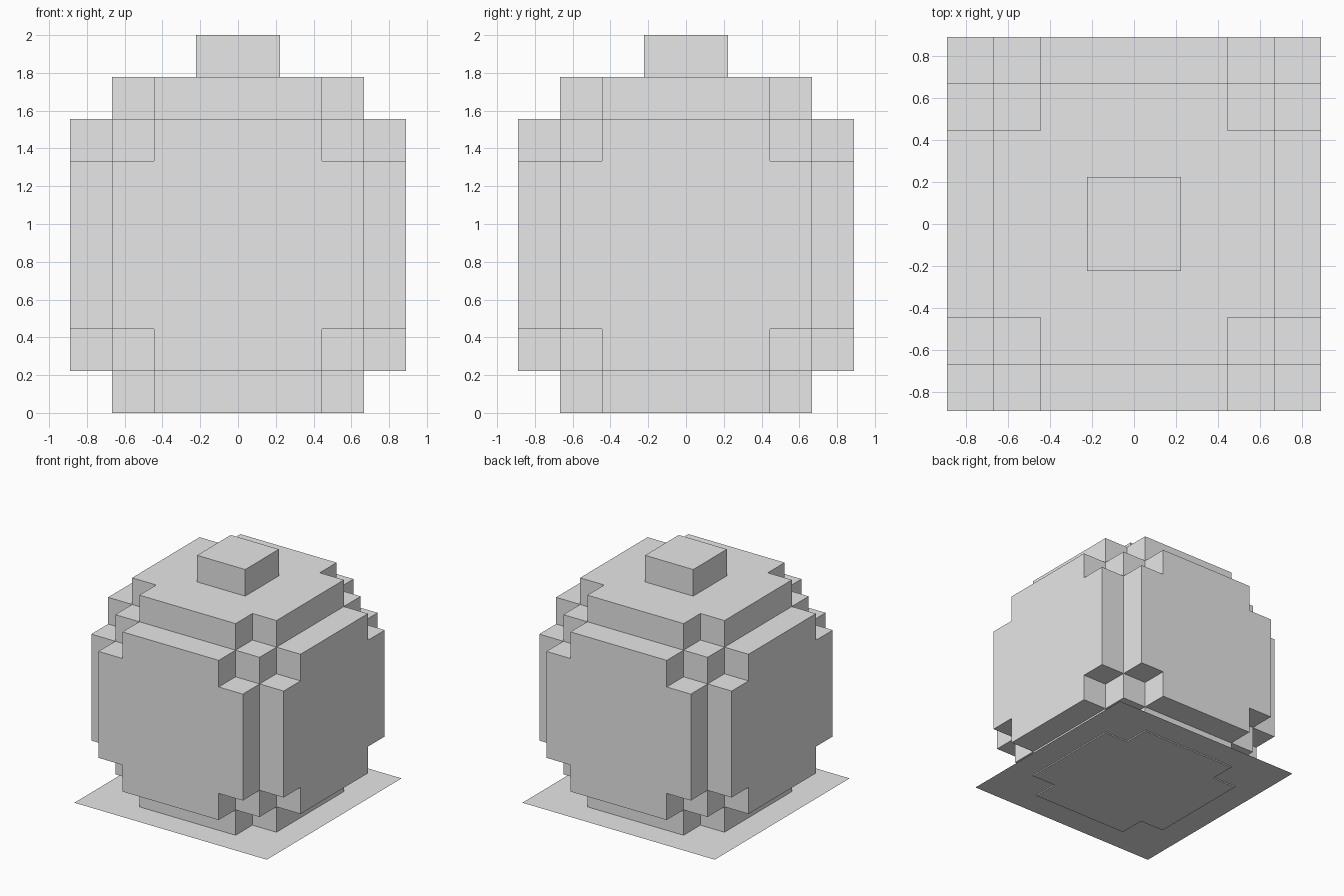
import bpy
import bmesh
from math import pi
from mathutils import Matrix, Vector

cube = bpy.data.objects.get("Cube")
if cube:
    bpy.data.objects.remove(cube, do_unlink=True)

U = 2 / 9                      # one block
CENTRE = Vector((0, 0, 4 * U))  # middle of the body

grey = bpy.data.materials.new("light grey")
grey.use_nodes = True
grey.diffuse_color = (0.8, 0.8, 0.8, 1)
grey.node_tree.nodes["Principled BSDF"].inputs["Base Color"].default_value = (0.8, 0.8, 0.8, 1)


def finish(name, bm):
    bmesh.ops.recalc_face_normals(bm, faces=bm.faces)
    mesh = bpy.data.meshes.new(name)
    bm.to_mesh(mesh)
    bm.free()
    mesh.materials.append(grey)
    obj = bpy.data.objects.new(name, mesh)
    bpy.context.collection.objects.link(obj)
    return obj


def box(name, size, centre):
    bm = bmesh.new()
    bmesh.ops.create_cube(bm, size=1)
    bmesh.ops.scale(bm, vec=size, verts=bm.verts)
    bmesh.ops.translate(bm, vec=centre, verts=bm.verts)
    return finish(name, bm)


def panel(name, rotation):
    """Square panel with notched corners, one block thick, on one side of the core."""
    quarter = [(3, 2), (2, 2), (2, 3)]
    outline = []
    for _ in range(4):
        outline += quarter
        quarter = [(-y, x) for x, y in quarter]
    bm = bmesh.new()
    face = bm.faces.new([bm.verts.new((x * U, y * U, 3 * U)) for x, y in outline])
    ext = bmesh.ops.extrude_face_region(bm, geom=[face], use_keep_orig=True)
    top = [v for v in ext["geom"] if isinstance(v, bmesh.types.BMVert)]
    bmesh.ops.translate(bm, vec=(0, 0, U), verts=top)
    bmesh.ops.transform(bm, matrix=Matrix.Translation(CENTRE) @ rotation, verts=bm.verts)
    return finish(name, bm)


# Body: core cube with a raised panel on each of its six sides
box("body_core", (6 * U, 6 * U, 6 * U), CENTRE)
sides = {
    "top_panel": (0, "X"), "bottom_panel": (pi, "X"),
    "front_panel": (pi / 2, "X"), "back_panel": (-pi / 2, "X"),
    "left_panel": (pi / 2, "Y"), "right_panel": (-pi / 2, "Y"),
}
for name, (angle, axis) in sides.items():
    panel(name, Matrix.Rotation(angle, 4, axis))

# Stem block on top
box("stem", (2 * U, 2 * U, U), (0, 0, 8.5 * U))

# Flat ground sheet just above the underside
bm = bmesh.new()
bmesh.ops.create_grid(bm, x_segments=1, y_segments=1, size=4 * U)
bmesh.ops.translate(bm, vec=(0, 0, 0.01), verts=bm.verts)
finish("base_sheet", bm)
